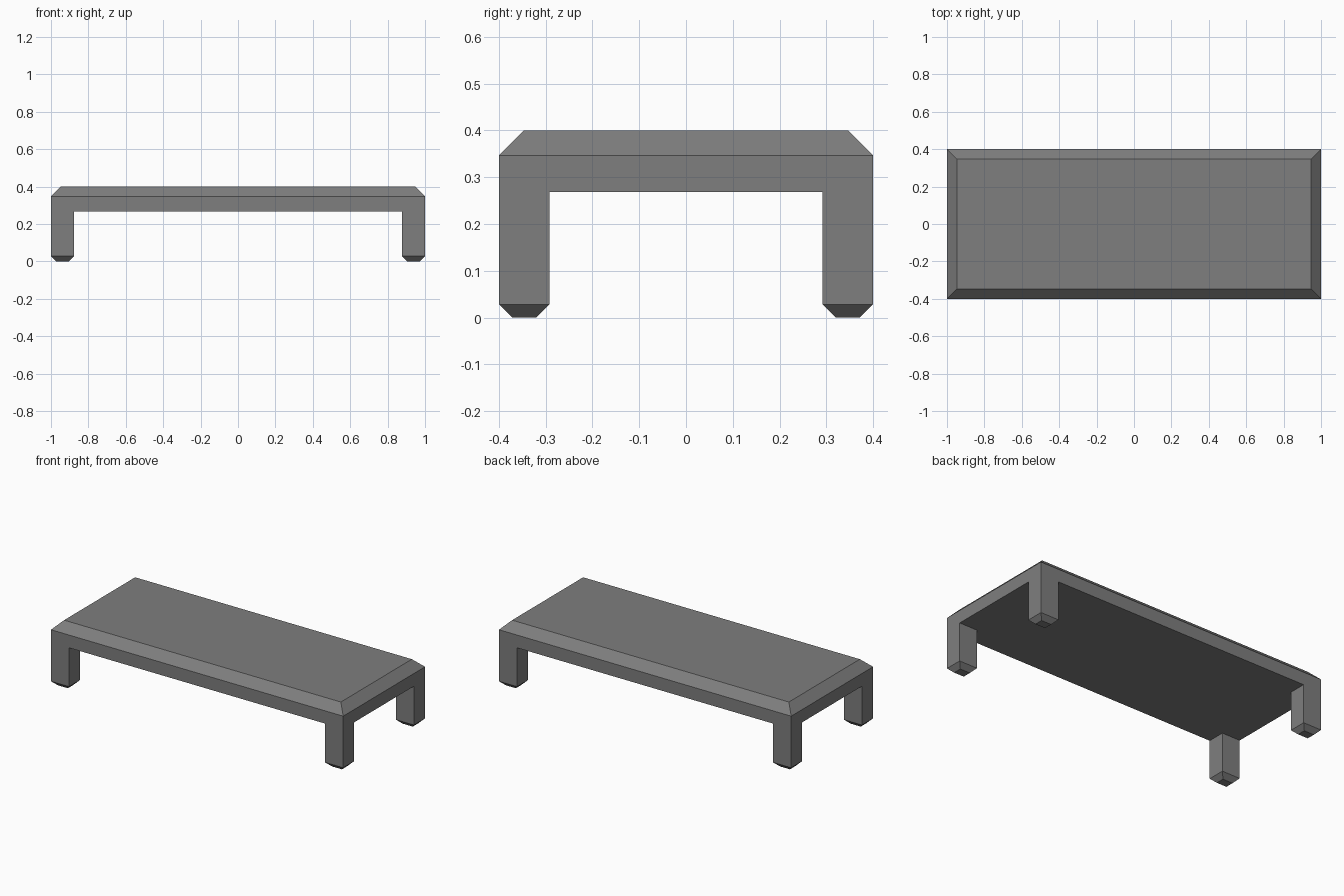
import bpy
import bmesh

cube = bpy.data.objects.get("Cube")
if cube:
    bpy.data.objects.remove(cube, do_unlink=True)

# One plain grey for the whole piece
grey = bpy.data.materials.new("grey")
grey.use_nodes = True
colour = (0.21, 0.21, 0.21, 1)
grey.diffuse_color = colour
bsdf = grey.node_tree.nodes["Principled BSDF"]
bsdf.inputs["Base Color"].default_value = colour
bsdf.inputs["Roughness"].default_value = 0.8


def tapered_block(name, centre, half, levels, cap_top=True):
    """Stack rectangular rings; levels are (height, inset) from the bottom up."""
    bm = bmesh.new()
    rings = []
    for z, inset in levels:
        hx, hy = half[0] - inset, half[1] - inset
        rings.append([bm.verts.new((centre[0] + sx * hx, centre[1] + sy * hy, z))
                      for sx, sy in ((-1, -1), (1, -1), (1, 1), (-1, 1))])
    for low, high in zip(rings, rings[1:]):
        for i in range(4):
            j = (i + 1) % 4
            bm.faces.new((low[i], low[j], high[j], high[i]))
    bm.faces.new(rings[0][::-1])
    if cap_top:
        bm.faces.new(rings[-1])
    mesh = bpy.data.meshes.new(name)
    bm.to_mesh(mesh)
    bm.free()
    mesh.materials.append(grey)
    obj = bpy.data.objects.new(name, mesh)
    bpy.context.collection.objects.link(obj)
    return obj


WIDTH, DEPTH = 1.0, 0.4
UNDERSIDE, EDGE, TOP = 0.268, 0.347, 0.4
LEG = (0.062, 0.054)
FOOT = 0.028

# Table top with a chamfered upper edge
tapered_block("table_top", (0, 0), (WIDTH, DEPTH),
              [(UNDERSIDE, 0), (EDGE, 0), (TOP, TOP - EDGE)])

# Four corner legs with chamfered feet
for side, sx in (("left", 1), ("right", -1)):
    for end, sy in (("front", -1), ("back", 1)):
        tapered_block(f"{end}_{side}_leg",
                      (sx * (WIDTH - LEG[0]), sy * (DEPTH - LEG[1])), LEG,
                      [(0, FOOT), (FOOT, 0), (UNDERSIDE, 0)], cap_top=False)
